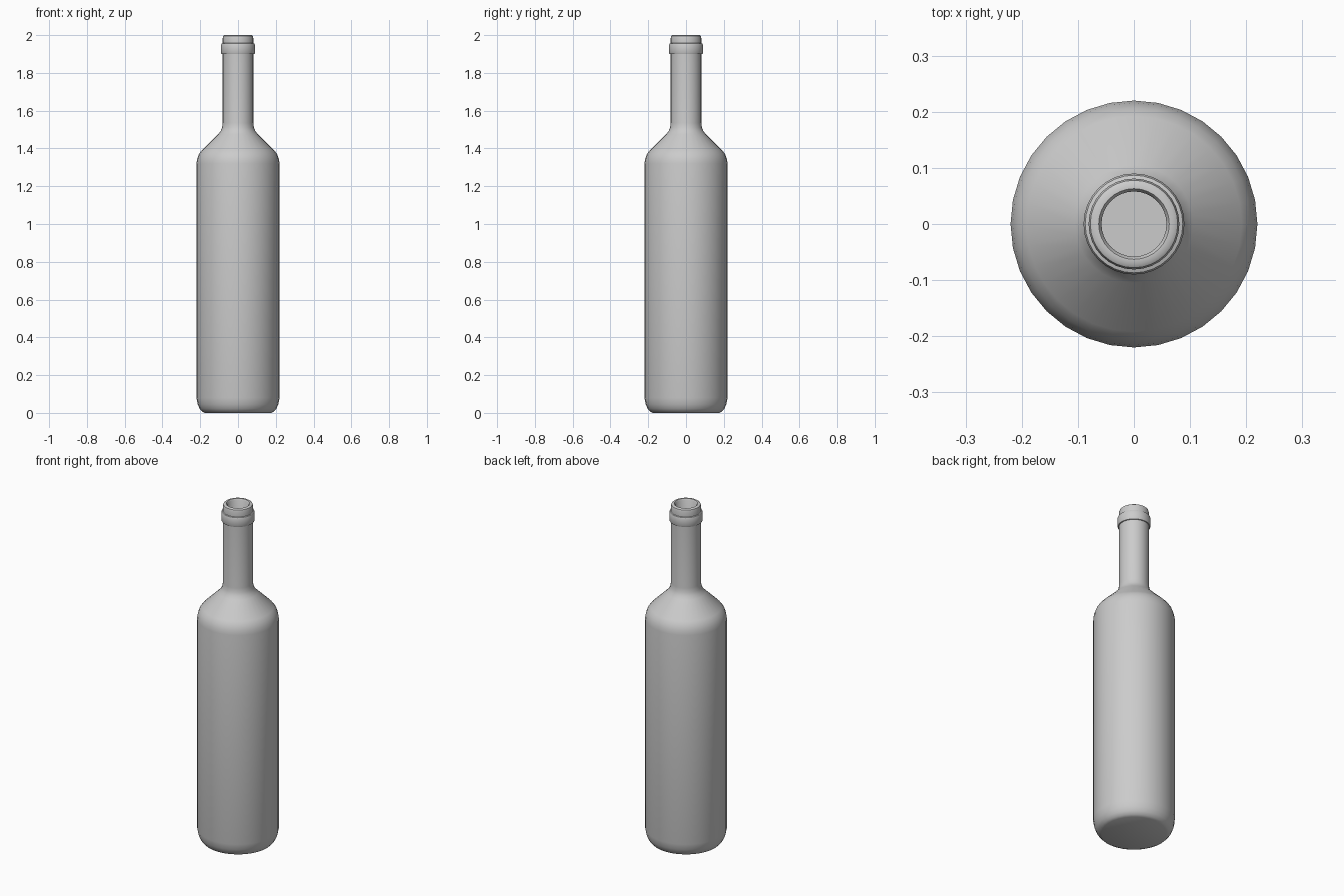
import bpy, bmesh
from math import tau

if "Cube" in bpy.data.objects:
    bpy.data.objects.remove(bpy.data.objects["Cube"])

SIDES = 32

# Outer outline (radius, height): base, body, shoulder, neck, ring, lip
outer = [(0, 0), (0.175, 0), (0.19, 0.007), (0.203, 0.022), (0.213, 0.045), (0.22, 0.08),
         (0.22, 1.32), (0.216, 1.345), (0.207, 1.37), (0.192, 1.39),
         (0.105, 1.475), (0.092, 1.492), (0.084, 1.51), (0.081, 1.535),
         (0.081, 1.90), (0.087, 1.90), (0.09, 1.907), (0.09, 1.948), (0.087, 1.955),
         (0.081, 1.957), (0.081, 1.985), (0.078, 1.996), (0.072, 2.0)]
# Inner wall, from the mouth down to the floor
inner = [(0.063, 2.0), (0.058, 1.993), (0.058, 1.52), (0.075, 1.475), (0.175, 1.38),
         (0.195, 1.32), (0.195, 0.08), (0.165, 0.025), (0, 0.025)]


def lathe(name, profile):
    bm = bmesh.new()
    verts = [bm.verts.new((r, 0, z)) for r, z in profile]
    edges = [bm.edges.new(pair) for pair in zip(verts, verts[1:])]
    bmesh.ops.spin(bm, geom=verts + edges, cent=(0, 0, 0), axis=(0, 0, 1),
                   angle=tau, steps=SIDES, use_merge=False, use_duplicate=False)
    bmesh.ops.remove_doubles(bm, verts=bm.verts, dist=0.0005)
    bmesh.ops.recalc_face_normals(bm, faces=bm.faces)
    mesh = bpy.data.meshes.new(name)
    bm.to_mesh(mesh)
    bm.free()
    obj = bpy.data.objects.new(name, mesh)
    bpy.context.collection.objects.link(obj)
    bpy.ops.object.select_all(action='DESELECT')
    obj.select_set(True)
    bpy.context.view_layer.objects.active = obj
    bpy.ops.object.shade_smooth_by_angle(angle=0.7)
    return obj


# Hollow bottle
lathe("bottle", outer + inner)
